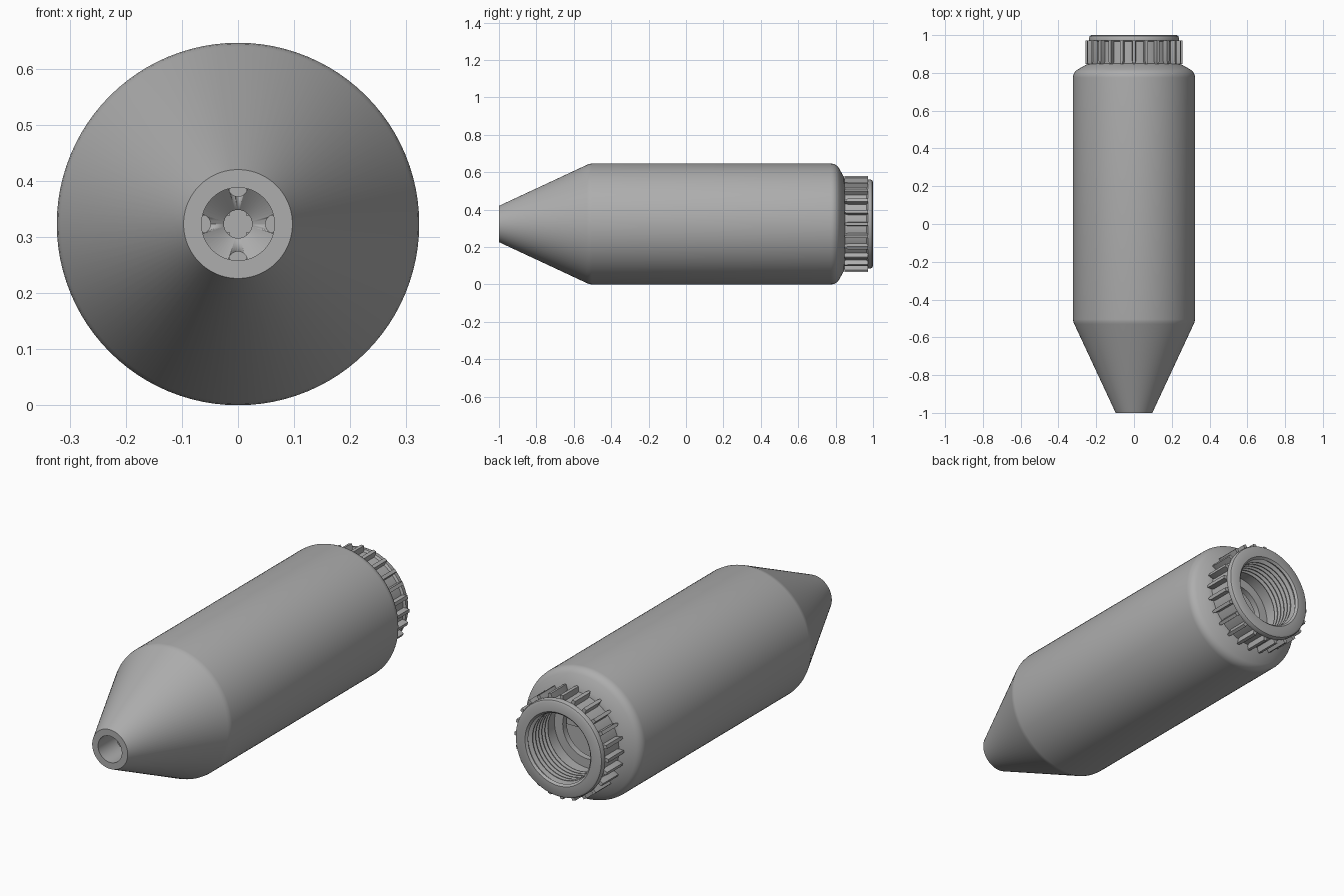
import bpy, bmesh
from math import sin, cos, pi, radians
from mathutils import Matrix, Vector

if "Cube" in bpy.data.objects:
    bpy.data.objects.remove(bpy.data.objects["Cube"], do_unlink=True)

R = 0.323  # body radius, also the height of the axis

metal = bpy.data.materials.new("grey metal")
metal.use_nodes = True
grey = (0.42, 0.42, 0.42, 1)
metal.diffuse_color = grey
metal.node_tree.nodes["Principled BSDF"].inputs["Base Color"].default_value = grey


def finish(name, bm, angle=30):
    bmesh.ops.recalc_face_normals(bm, faces=bm.faces)
    mesh = bpy.data.meshes.new(name)
    bm.to_mesh(mesh)
    bm.free()
    obj = bpy.data.objects.new(name, mesh)
    obj.location.z = R
    bpy.context.collection.objects.link(obj)
    mesh.materials.append(metal)
    bpy.ops.object.select_all(action='DESELECT')
    obj.select_set(True)
    bpy.context.view_layer.objects.active = obj
    bpy.ops.object.shade_smooth_by_angle(angle=radians(angle))
    return obj


def lathe(name, profile, steps=96, angle=30):
    """Spin a closed (y, radius) profile about the long axis."""
    bm = bmesh.new()
    rings = []
    for i in range(steps):
        a = 2 * pi * i / steps
        rings.append([bm.verts.new((r * cos(a), y, r * sin(a))) for y, r in profile])
    n = len(profile)
    for i in range(steps):
        p, q = rings[i], rings[(i + 1) % steps]
        for j in range(n):
            k = (j + 1) % n
            bm.faces.new((p[j], p[k], q[k], q[j]))
    return finish(name, bm, angle)


def box(bm, size, centre, turn=0):
    m = Matrix.Rotation(turn, 4, 'Y') @ Matrix.Translation(centre) @ Matrix.Diagonal((*size, 1))
    bmesh.ops.create_cube(bm, size=1, matrix=m)


# Outer tube: tapered nose, straight body, rounded shoulder, hollow inside
shoulder = [(0.775 + 0.05 * sin(t), R - 0.05 + 0.05 * cos(t))
            for t in (radians(10 * i) for i in range(7))]
lathe("body_shell",
      [(-1, 0.065), (-1, 0.097), (-0.53, 0.316), (-0.518, 0.321), (-0.505, R)]
      + shoulder
      + [(0.845, 0.25), (0.85, 0.225), (0.85, 0.18), (0.76, 0.18), (0.76, 0.285),
         (-0.5, 0.285), (-0.86, 0.12), (-0.86, 0.065)])

# Rear collar with an internally threaded bore
pitch = 0.024
threads = []
for i in range(6):
    y = 0.84 + i * pitch
    threads += [(y, 0.165), (y + 0.004, 0.165), (y + 0.012, 0.183), (y + 0.016, 0.183)]
collar = [(0.84, 0.228), (0.965, 0.228), (0.972, 0.238), (0.985, 0.238),
          (0.995, 0.234), (1, 0.225), (1, 0.18), (0.99, 0.17)]
lathe("threaded_collar", collar + threads[::-1])

# Grip ribs round the collar, pointed towards the body
bm = bmesh.new()
for i in range(24):
    turn = Matrix.Rotation(2 * pi * i / 24, 4, 'Y')
    outline = [(-0.011, 0.972), (0.011, 0.972), (0.011, 0.865),
               (0.006, 0.848), (-0.006, 0.848), (-0.011, 0.865)]
    low = [bm.verts.new(turn @ Vector((x, y, 0.215))) for x, y in outline]
    high = [bm.verts.new(turn @ Vector((x * 0.75, y, 0.256))) for x, y in outline]
    bm.faces.new(low)
    bm.faces.new(high)
    for j in range(6):
        k = (j + 1) % 6
        bm.faces.new((low[j], low[k], high[k], high[j]))
finish("grip_ribs", bm)

# Ports that pierce the baffles
bm = bmesh.new()
for i in range(4):
    m = (Matrix.Rotation(i * pi / 2, 4, 'Y') @ Matrix.Translation((0, 0, 0.066))
         @ Matrix.Rotation(pi / 2, 4, 'X'))
    bmesh.ops.create_cone(bm, cap_ends=True, segments=24, radius1=0.017,
                          radius2=0.017, depth=3, matrix=m)
cutter = finish("port_cutter", bm)
cutter.hide_render = True
cutter.hide_viewport = True

# Row of conical baffles narrowing towards the rear
for i in range(5):
    y = -0.42 + i * 0.2
    baffle = lathe(f"baffle_{i + 1}",
                   [(y, 0.285), (y, 0.26), (y + 0.2, 0.025), (y + 0.225, 0.025),
                    (y + 0.225, 0.04), (y + 0.03, 0.27), (y + 0.03, 0.285)], 64)
    cut = baffle.modifiers.new("ports", 'BOOLEAN')
    cut.operation = 'DIFFERENCE'
    cut.object = cutter

# Inner ring and slotted blocking plate ahead of the threads
lathe("inner_ring", [(0.74, 0.285), (0.77, 0.285), (0.77, 0.135), (0.74, 0.135)], 64)
bm = bmesh.new()
m = Matrix.Translation((0, 0.67, 0)) @ Matrix.Rotation(pi / 2, 4, 'X')
bmesh.ops.create_cone(bm, cap_ends=True, segments=64, radius1=0.285,
                      radius2=0.285, depth=0.02, matrix=m)
for i in range(2):
    box(bm, (0.03, 0.08, 0.3), (0, 0.69, 0), i * pi / 2)
finish("slotted_plate", bm)
